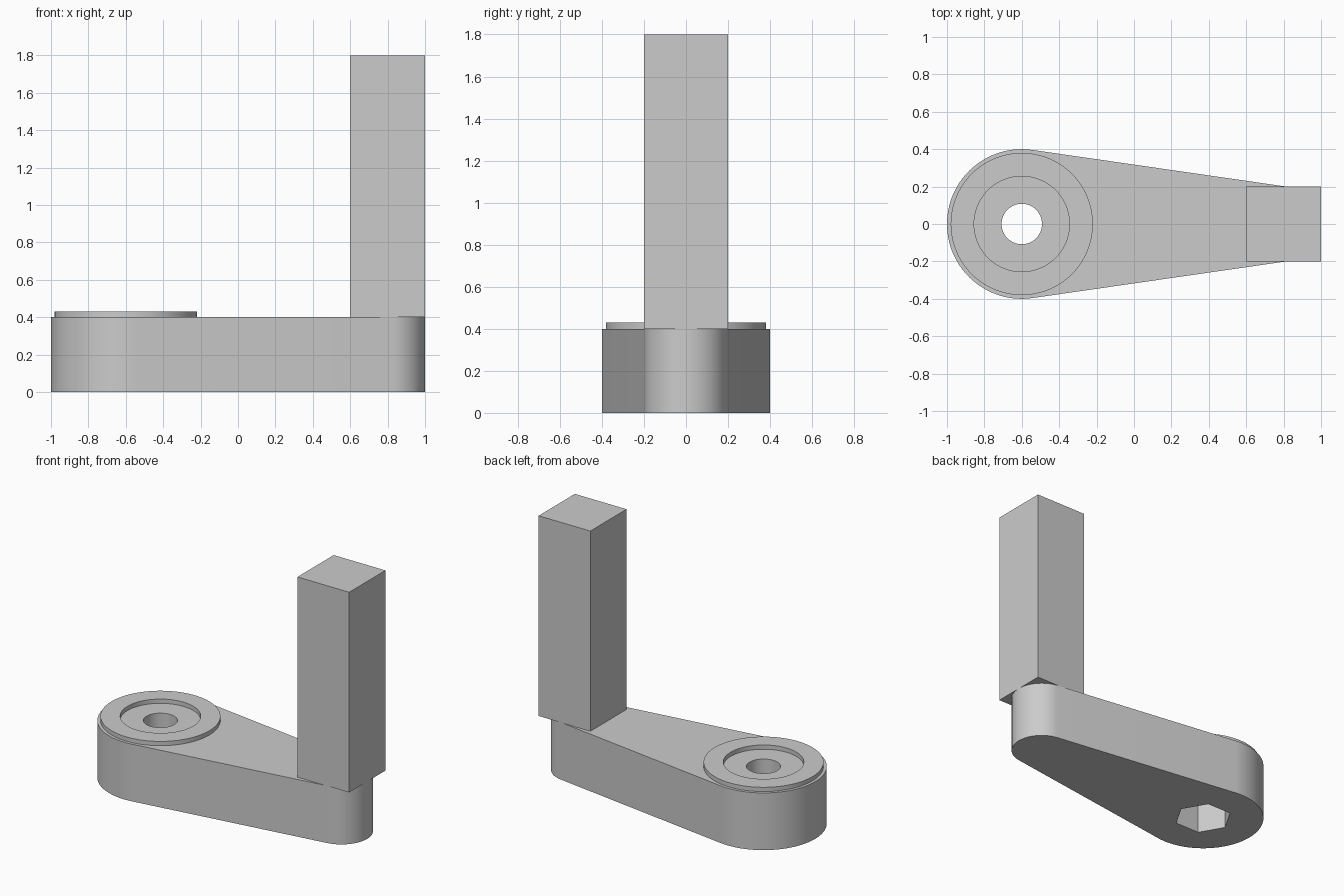
import bpy
import bmesh
from math import acos, cos, sin, pi, radians

HUB_X, HUB_R = -0.6, 0.4
TIP_X, TIP_R = 0.8, 0.2
ARM_H = 0.4
SEGS = 96

default = bpy.data.objects.get("Cube")
if default:
    bpy.data.objects.remove(default, do_unlink=True)

grey = bpy.data.materials.new("plain_grey")
grey.use_nodes = True
color = (0.6, 0.6, 0.6, 1.0)
grey.diffuse_color = color
grey.node_tree.nodes["Principled BSDF"].inputs["Base Color"].default_value = color


def circle(x, r, n, start=0.0):
    return [(x + r * cos(start + 2 * pi * i / n), r * sin(start + 2 * pi * i / n))
            for i in range(n)]


def arc(x, r, a0, a1, n):
    return [(x + r * cos(a0 + (a1 - a0) * i / n), r * sin(a0 + (a1 - a0) * i / n))
            for i in range(n + 1)]


def prism(name, outline, z0, z1):
    """Extrude a flat outline between two heights."""
    bm = bmesh.new()
    base = bm.faces.new([bm.verts.new((x, y, z0)) for x, y in outline])
    top = bmesh.ops.extrude_face_region(bm, geom=[base])["geom"]
    for v in top:
        if isinstance(v, bmesh.types.BMVert):
            v.co.z = z1
    bmesh.ops.recalc_face_normals(bm, faces=bm.faces)
    mesh = bpy.data.meshes.new(name)
    bm.to_mesh(mesh)
    bm.free()
    mesh.materials.append(grey)
    obj = bpy.data.objects.new(name, mesh)
    bpy.context.collection.objects.link(obj)
    return obj


def activate(obj):
    bpy.ops.object.select_all(action='DESELECT')
    obj.select_set(True)
    bpy.context.view_layer.objects.active = obj


def cut(obj, outline, z0, z1):
    """Subtract a prism from an object and discard the cutter."""
    cutter = prism("cutter", outline, z0, z1)
    cutter.hide_render = True
    mod = obj.modifiers.new("cut", 'BOOLEAN')
    mod.operation = 'DIFFERENCE'
    mod.solver = 'EXACT'
    mod.object = cutter
    activate(obj)
    bpy.ops.object.modifier_apply(modifier=mod.name)
    bpy.data.objects.remove(cutter, do_unlink=True)


def smooth(obj):
    activate(obj)
    bpy.ops.object.shade_smooth_by_angle(angle=radians(30))


# Tapered arm: two round ends joined by tangent sides
tangent = acos((HUB_R - TIP_R) / (TIP_X - HUB_X))
outline = (arc(TIP_X, TIP_R, -tangent, tangent, 40)
           + arc(HUB_X, HUB_R, tangent, 2 * pi - tangent, 64))
arm = prism("crank_arm", outline, 0, ARM_H)

# Shaft hole, and hexagonal socket from below
cut(arm, circle(HUB_X, 0.108, SEGS), -0.1, 0.6)
cut(arm, circle(HUB_X, 0.19, 6), -0.1, 0.25)
smooth(arm)

# Raised ring around the hub
ring = prism("hub_ring", circle(HUB_X, 0.38, SEGS), ARM_H, 0.43)
cut(ring, circle(HUB_X, 0.255, SEGS), 0.3, 0.5)
smooth(ring)

# Square handle post
prism("handle_post", [(0.6, -0.2), (1, -0.2), (1, 0.2), (0.6, 0.2)], ARM_H, 1.8)
